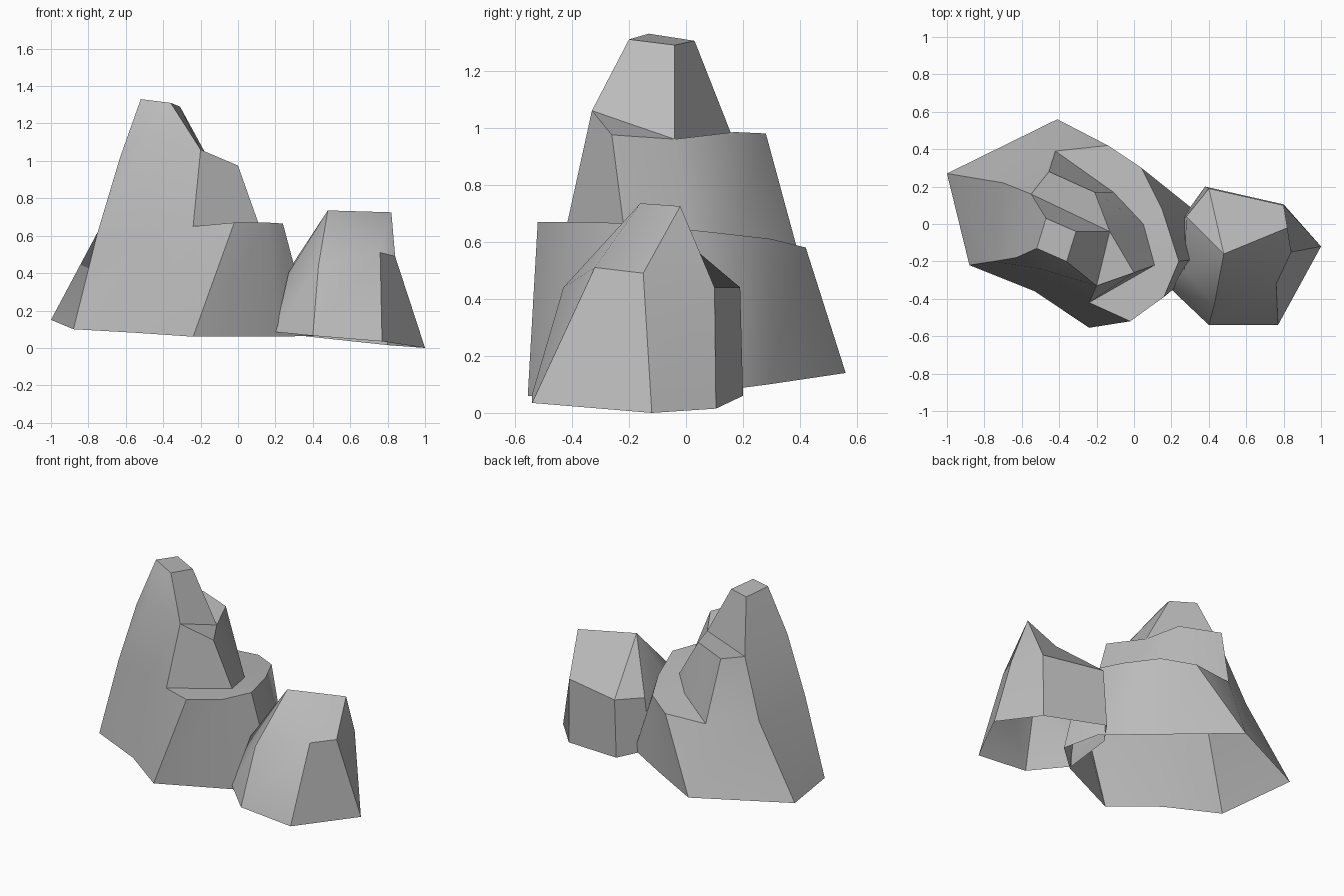
import bpy
import bmesh
import math

cube = bpy.data.objects.get("Cube")
if cube:
    bpy.data.objects.remove(cube, do_unlink=True)

# One flat stone colour
stone = bpy.data.materials.new("grey_stone")
stone.use_nodes = True
stone.diffuse_color = (0.5, 0.5, 0.5, 1)
shader = stone.node_tree.nodes["Principled BSDF"]
shader.inputs["Base Color"].default_value = stone.diffuse_color
shader.inputs["Roughness"].default_value = 0.9


def unique(items):
    return list(dict.fromkeys(items))


def build_rock(name, corners, rings):
    """Loft faces between rings of named corners; a repeated corner pinches a band."""
    bm = bmesh.new()
    verts = {key: bm.verts.new(co) for key, co in corners.items()}
    rings = [ring.split() for ring in rings]
    for low, high in zip(rings, rings[1:]):
        for i in range(len(low)):
            j = (i + 1) % len(low)
            face = unique([low[i], low[j], high[j], high[i]])
            if len(face) > 2:
                bm.faces.new([verts[key] for key in face])
    cap = unique(rings[-1])
    if len(cap) > 2:
        bm.faces.new([verts[key] for key in cap])
    mesh = bpy.data.meshes.new(name)
    bm.to_mesh(mesh)
    bm.free()
    mesh.materials.append(stone)
    rock = bpy.data.objects.new(name, mesh)
    bpy.context.collection.objects.link(rock)
    bpy.ops.object.select_all(action="DESELECT")
    rock.select_set(True)
    bpy.context.view_layer.objects.active = rock
    bpy.ops.object.shade_smooth_by_angle(angle=math.radians(30))
    return rock


# Tall rock: foot, wide step, upper ledge and peak
foot = dict(
    foot_left=(-1, .27, .15), foot_corner=(-.88, -.22, .1),
    foot_front=(-.53, -.36, .08), foot_tip=(-.24, -.555, .06),
    foot_right=(.22, -.34, .06), foot_side=(.4, -.18, .065),
    foot_inner=(.34, .06, .07), foot_rear=(0, .29, .1), foot_back=(-.41, .56, .14))
step = dict(
    flank_back=(-.7, .22, .6), flank_front=(-.75, -.2, .62),
    wall_front=(-.45, -.31, .65), notch=(-.24, -.42, .65),
    rim_front=(-.02, -.52, .67), rim_corner=(.16, -.39, .67),
    rim_right=(.24, -.2, .665), rim_side=(.15, .08, .635),
    rim_rear=(.04, .3, .61), rim_back=(-.14, .42, .58),
    tread_right=(.11, -.22, .665), tread_side=(.05, 0, .64),
    tread_rear=(-.11, .17, .61), tread_back=(-.42, .39, .575))
ledge = dict(
    shelf_left=(-.55, .16, .975), shoulder=(-.63, -.18, 1.02),
    chip=(-.5, -.24, 1.12), shelf_front=(-.2, -.33, 1.06),
    shelf_right=(0, -.26, .975), shelf_side=(-.13, -.04, .96),
    shelf_rear=(-.21, .17, .985), shelf_back=(-.455, .28, .98))
peak = dict(
    peak_left=(-.52, -.13, 1.33), peak_front=(-.36, -.2, 1.31),
    peak_right=(-.31, -.04, 1.29), peak_back=(-.47, .03, 1.305))

build_rock("tall_rock", {**foot, **step, **ledge, **peak}, [
    "foot_left foot_corner foot_front foot_tip foot_tip foot_right "
    "foot_side foot_inner foot_rear foot_back foot_back",
    "flank_back flank_front wall_front notch rim_front rim_corner "
    "rim_right rim_side rim_rear rim_back tread_back",
    "flank_back flank_front wall_front notch notch tread_right "
    "tread_right tread_side tread_rear tread_back tread_back",
    "shelf_left shoulder chip shelf_front shelf_front shelf_right "
    "shelf_right shelf_side shelf_rear shelf_back shelf_back",
    "shelf_left shoulder chip shelf_front shelf_front shelf_front "
    "shelf_side shelf_side shelf_side shelf_left shelf_left",
    "peak_back peak_left peak_left peak_front peak_front peak_front "
    "peak_right peak_right peak_right peak_back peak_back",
])

# Small rock: foot, waist and a short ridge on top
small = dict(
    foot_left=(.2, -.35, .085), foot_front=(.4, -.54, .065),
    foot_corner=(.77, -.54, .035), foot_tip=(1, -.12, 0),
    foot_rear=(.8, .105, .015), foot_back=(.38, .2, .06), foot_inner=(.25, .02, .08),
    waist_left=(.27, -.25, .4), waist_front=(.43, -.43, .44),
    panel_front=(.76, -.32, .51), panel_back=(.84, -.15, .49),
    waist_rear=(.8, .1, .44), waist_back=(.4, .19, .44), waist_inner=(.28, .04, .43),
    ridge_left=(.48, -.16, .735), ridge_right=(.82, -.02, .725))

build_rock("small_rock", small, [
    "foot_left foot_front foot_corner foot_tip foot_rear foot_back foot_inner",
    "waist_left waist_front panel_front panel_back waist_rear waist_back waist_inner",
    "ridge_left ridge_left ridge_left ridge_right ridge_right ridge_left ridge_left",
])
